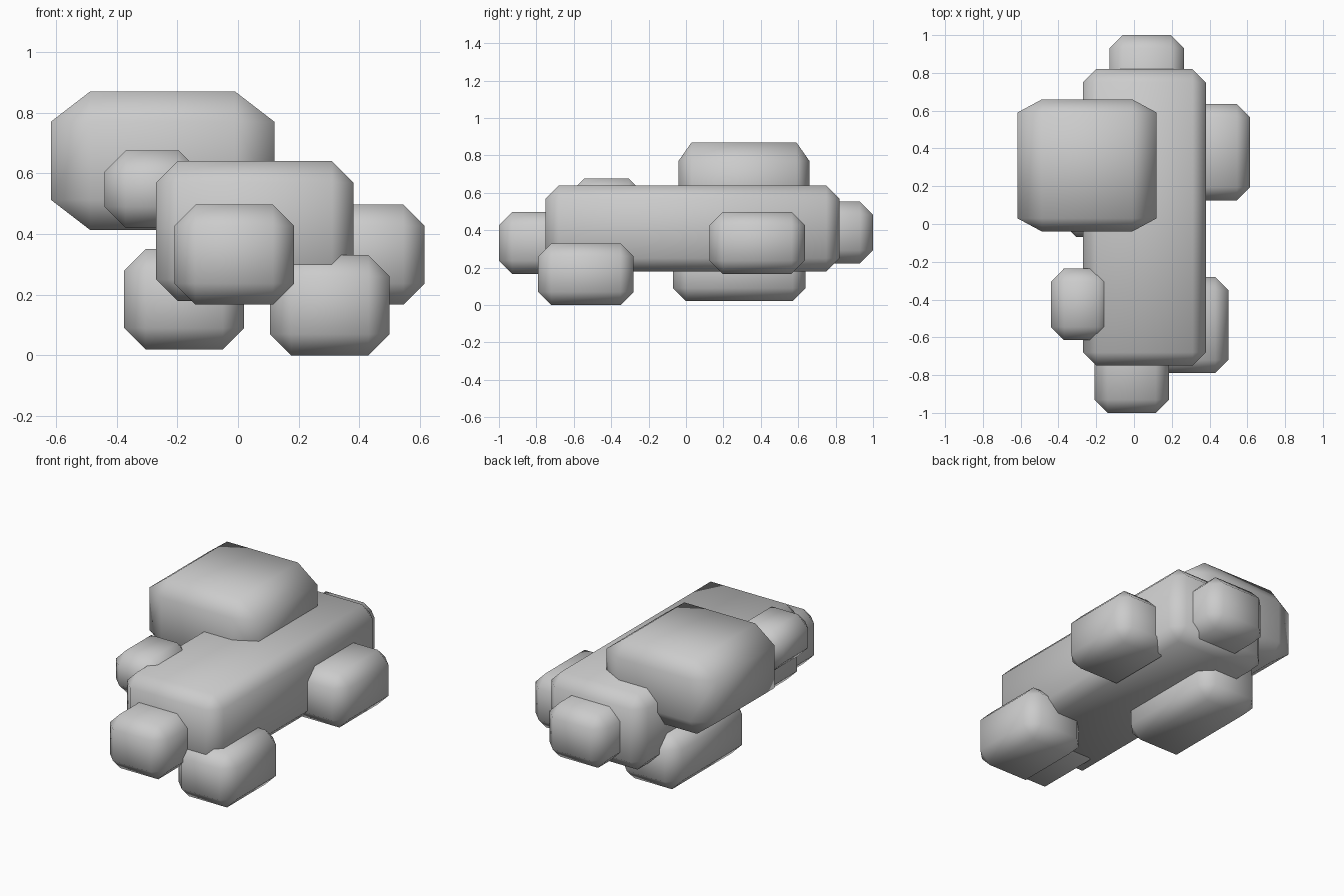
import bpy
import bmesh
from mathutils import Vector

cube = bpy.data.objects.get("Cube")
if cube:
    bpy.data.objects.remove(cube, do_unlink=True)

# One neutral grey for the whole model
GREY = (0.6, 0.6, 0.6, 1.0)
grey = bpy.data.materials.new("grey")
grey.use_nodes = True
grey.diffuse_color = GREY
grey.node_tree.nodes["Principled BSDF"].inputs["Base Color"].default_value = GREY


def chamfered_block(name, low, high, cut=(0.07, 0.07, 0.07)):
    """Smooth block between two corners, with every edge cut by its own x, y, z amount."""
    low, high, cut = Vector(low), Vector(high), Vector(cut)
    half = (high - low) / 2
    bm = bmesh.new()
    # Each corner becomes three points, one on each neighbouring face; the hull joins them
    for sx in (-1, 1):
        for sy in (-1, 1):
            for sz in (-1, 1):
                sign = Vector((sx, sy, sz))
                for axis in range(3):
                    point = half - cut
                    point[axis] = half[axis]
                    bm.verts.new(point * sign)
    bmesh.ops.convex_hull(bm, input=bm.verts)
    bmesh.ops.dissolve_limit(bm, angle_limit=0.01, verts=bm.verts, edges=bm.edges)
    bmesh.ops.recalc_face_normals(bm, faces=bm.faces)
    for face in bm.faces:
        face.smooth = True
    mesh = bpy.data.meshes.new(name)
    bm.to_mesh(mesh)
    bm.free()
    mesh.materials.append(grey)
    obj = bpy.data.objects.new(name, mesh)
    obj.location = (low + high) / 2
    bpy.context.collection.objects.link(obj)
    return obj


# Long central body and the large block sitting on its right side
chamfered_block("body", (-0.27, -0.75, 0.18), (0.38, 0.82, 0.64))
chamfered_block("top_block", (-0.617, -0.04, 0.413), (0.12, 0.66, 0.87), (0.13, 0.07, 0.10))

# Equal blocks around the body, placed by their lowest corner
SIZE = Vector((0.395, 0.51, 0.33))
for name, corner in {
    "front_block": (-0.21, -1.0, 0.167),
    "back_block": (-0.13, 0.49, 0.222),
    "left_front_block": (0.105, -0.79, 0.0),
    "left_back_block": (0.22, 0.125, 0.167),
}.items():
    chamfered_block(name, corner, Vector(corner) + SIZE)

# Right side blocks: a long low one and a small high one
chamfered_block("right_low_block", (-0.375, -0.07, 0.02), (0.02, 0.64, 0.35))
chamfered_block("right_small_block", (-0.44, -0.615, 0.42), (-0.125, -0.235, 0.675))
